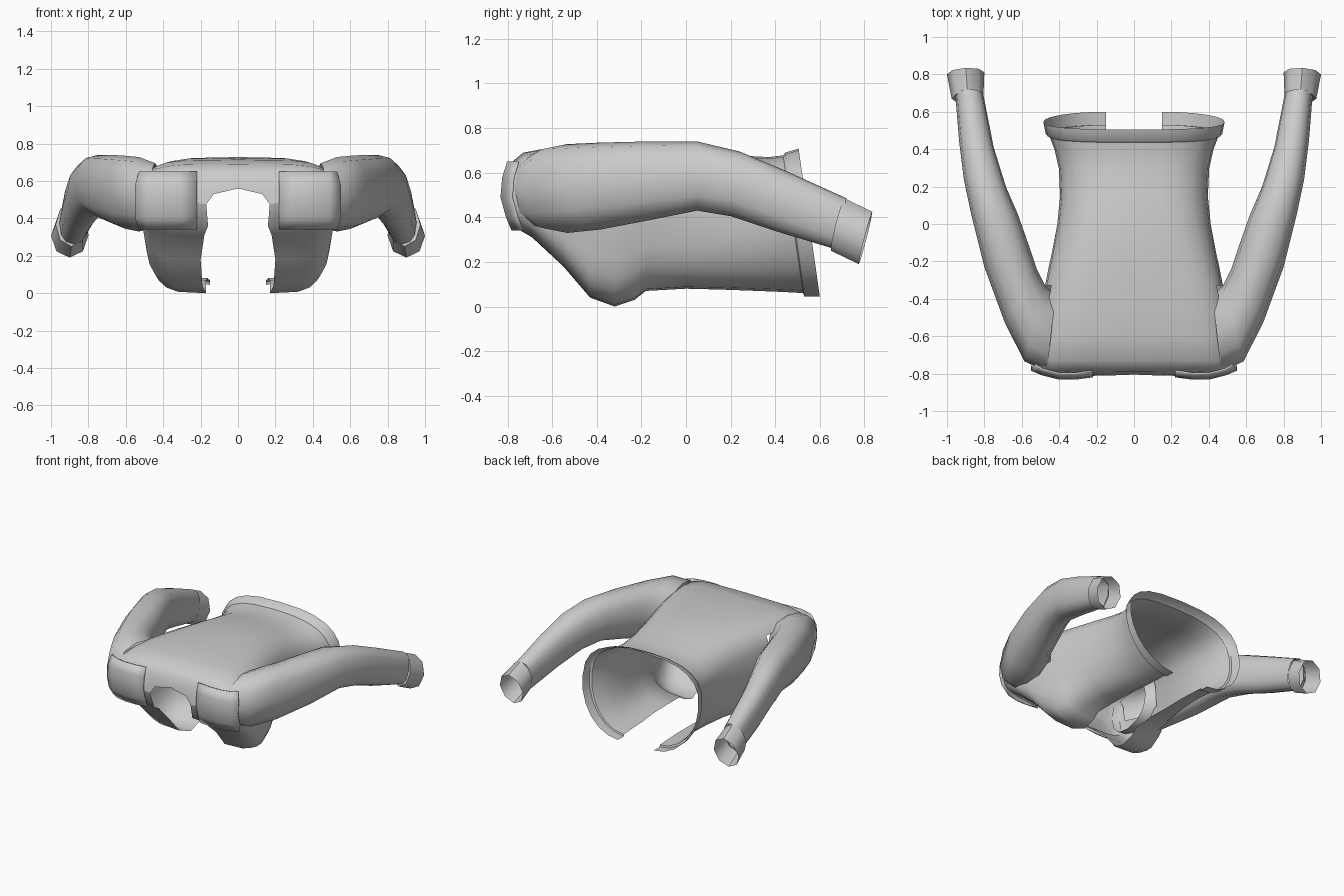
import bpy, bmesh
from math import sin, cos, pi, radians
from mathutils import Vector

cube = bpy.data.objects.get("Cube")
if cube:
    bpy.data.objects.remove(cube, do_unlink=True)

cloth = bpy.data.materials.new("grey cloth")
cloth.use_nodes = True
GREY = (0.6, 0.6, 0.6, 1)
cloth.diffuse_color = GREY
cloth.node_tree.nodes["Principled BSDF"].inputs["Base Color"].default_value = GREY


def in_armhole(face):
    """Body side wall that lies wholly inside the sleeve."""
    return all(v.co.x > 0.44 and -0.74 < v.co.y < -0.32 and 0.35 < v.co.z < 0.67
               for v in face.verts)


def loft(name, rows, closed=False, thickness=0.0, cut=None):
    """Skin rows of points into a sheet or tube, mirrored across x."""
    bm = bmesh.new()
    grid = [[bm.verts.new(p) for p in row] for row in rows]
    for a, b in zip(grid, grid[1:]):
        n = len(a)
        for i in range(n if closed else n - 1):
            j = (i + 1) % n
            bm.faces.new((a[i], a[j], b[j], b[i]))
    bmesh.ops.remove_doubles(bm, verts=bm.verts, dist=0.0005)
    bmesh.ops.recalc_face_normals(bm, faces=bm.faces)
    # Turn open sheets outward
    c = Vector((0, 0, 0.4))
    if sum((f.calc_center_median() - c).dot(f.normal) for f in bm.faces) < 0:
        bmesh.ops.reverse_faces(bm, faces=bm.faces)
    if cut:
        bmesh.ops.delete(bm, geom=[f for f in bm.faces if cut(f)], context='FACES')
    mesh = bpy.data.meshes.new(name)
    bm.to_mesh(mesh)
    bm.free()
    mesh.materials.append(cloth)
    ob = bpy.data.objects.new(name, mesh)
    bpy.context.collection.objects.link(ob)
    if thickness:
        solid = ob.modifiers.new("thickness", 'SOLIDIFY')
        solid.thickness = thickness
    mirror = ob.modifiers.new("mirror", 'MIRROR')
    mirror.merge_threshold = 0.001
    bpy.ops.object.select_all(action='DESELECT')
    ob.select_set(True)
    bpy.context.view_layer.objects.active = ob
    bpy.ops.object.shade_smooth_by_angle(angle=radians(50))
    return ob


def body_ring(y_back, y_front, w, z_back, z_front, x_open, p_back, p_front, z_mid=0.42, n=6):
    """Half of an open C section, from the spine round to the opening."""
    pts = []
    for k in range(2 * n + 1):
        a = pi / 2 * abs(k - n) / n
        p = p_back if k <= n else p_front
        c = 0 if k in (0, 2 * n) else cos(a) ** p
        s = sin(a) ** p
        if k <= n:
            x, z = w * c, z_mid + (z_back - z_mid) * s
        else:
            x, z = x_open + (w - x_open) * c, z_mid - (z_mid - z_front) * s
        t = (z_back - z) / (z_back - z_front)
        pts.append((x, y_back + (y_front - y_back) * t, z))
    return pts


# Jacket body, shoulders to waist:
# back y, front y, half width, back z, front z, opening, back and front squareness
rings = [body_ring(*s) for s in (
    (-0.79, -0.775, 0.51, 0.64, 0.36, 0.16, 0.45, 0.6, 0.49),
    (-0.73, -0.69, 0.515, 0.69, 0.31, 0.18, 0.42, 0.55, 0.49),
    (-0.60, -0.55, 0.51, 0.714, 0.18, 0.20, 0.42, 0.55, 0.45),
    (-0.45, -0.43, 0.495, 0.724, 0.04, 0.19, 0.45, 0.52),
    (-0.33, -0.32, 0.475, 0.728, 0.0, 0.17, 0.5, 0.52),
    (-0.22, -0.23, 0.455, 0.728, 0.03, 0.17, 0.55, 0.55),
    (-0.14, -0.18, 0.44, 0.728, 0.07, 0.17, 0.6, 0.65),
    (0.0, 0.0, 0.41, 0.72, 0.08, 0.16, 0.65, 0.7),
    (0.14, 0.16, 0.395, 0.70, 0.076, 0.16, 0.7, 0.8),
    (0.28, 0.32, 0.402, 0.675, 0.07, 0.15, 0.75, 0.9),
    (0.37, 0.44, 0.425, 0.67, 0.065, 0.15, 0.75, 0.95),
    (0.44, 0.53, 0.455, 0.678, 0.06, 0.15, 0.75, 1.0),
)]
# Shoulder ridge where back and front sheets meet, leaving the neck open
ridge = [(x, -0.815 if x < 0.45 else -0.79, 0.5) for x, y, z in rings[0]]
ridge[0] = (0, -0.805, 0.56)
ridge[1] = (0.13, -0.81, 0.53)
ridge[2] = ridge[-1] = (0.17, -0.81, 0.475)
loft("jacket_body", [ridge] + rings, cut=in_armhole)

# Raised band round the hem
loft("hem_band", [body_ring(*s, 0.75, 1.0) for s in (
    (0.435, 0.525, 0.455, 0.678, 0.06, 0.15),
    (0.445, 0.53, 0.472, 0.69, 0.045, 0.15),
    (0.505, 0.60, 0.485, 0.708, 0.045, 0.15),
)])


def sleeve_ring(ox, oy, ix, iy, z_top, z_low, tilt=0.0, sides=12, p=0.84):
    """Tube section spanning an outer and an inner edge point."""
    outer, inner = Vector((ox, oy, 0)), Vector((ix, iy, 0))
    mid, half = (outer + inner) / 2, (outer - inner) / 2
    pts = []
    for k in range(sides):
        a = 2 * pi * k / sides
        c, s = cos(a), sin(a)
        c = abs(c) ** p * (1 if c > 0 else -1)
        s = abs(s) ** p * (1 if s > 0 else -1)
        v = mid + half * c
        v.z = (z_top + z_low) / 2 + (z_top - z_low) / 2 * s
        v.y += tilt * s
        pts.append(v)
    return pts


# Sleeves, from inside the armhole to the wrist
loft("sleeves", [sleeve_ring(*s) for s in (
    (0.465, -0.79, 0.42, -0.38, 0.695, 0.35),
    (0.585, -0.735, 0.475, -0.33, 0.728, 0.33),
    (0.69, -0.53, 0.52, -0.24, 0.735, 0.345),
    (0.80, -0.23, 0.56, -0.12, 0.74, 0.385),
    (0.87, 0.05, 0.62, 0.05, 0.74, 0.43),
    (0.91, 0.24, 0.685, 0.20, 0.695, 0.405, 0.02),
    (0.935, 0.44, 0.75, 0.41, 0.605, 0.34, 0.03),
    (0.955, 0.69, 0.805, 0.69, 0.485, 0.26, 0.03),
)], closed=True)

# Cuffs
loft("cuffs", [sleeve_ring(*s, sides=8, p=1) for s in (
    (0.95, 0.68, 0.81, 0.69, 0.47, 0.27, 0.03),
    (0.975, 0.67, 0.805, 0.69, 0.485, 0.25, 0.03),
    (1.0, 0.80, 0.80, 0.81, 0.425, 0.19, 0.03),
)], closed=True)

# Shoulder patches wrapped over the shoulder ridge
columns = ((0.22, -0.82), (0.31, -0.832), (0.40, -0.832), (0.49, -0.81), (0.55, -0.785))
heights = ((0.34, 0.05), (0.40, 0.025), (0.49, 0), (0.58, 0.008), (0.65, 0.03))
loft("shoulder_patches",
     [[(x - (0.02 if x > 0.5 and z in (0.34, 0.65) else 0), y + dy, z) for x, y in columns]
      for z, dy in heights], thickness=0.009)
